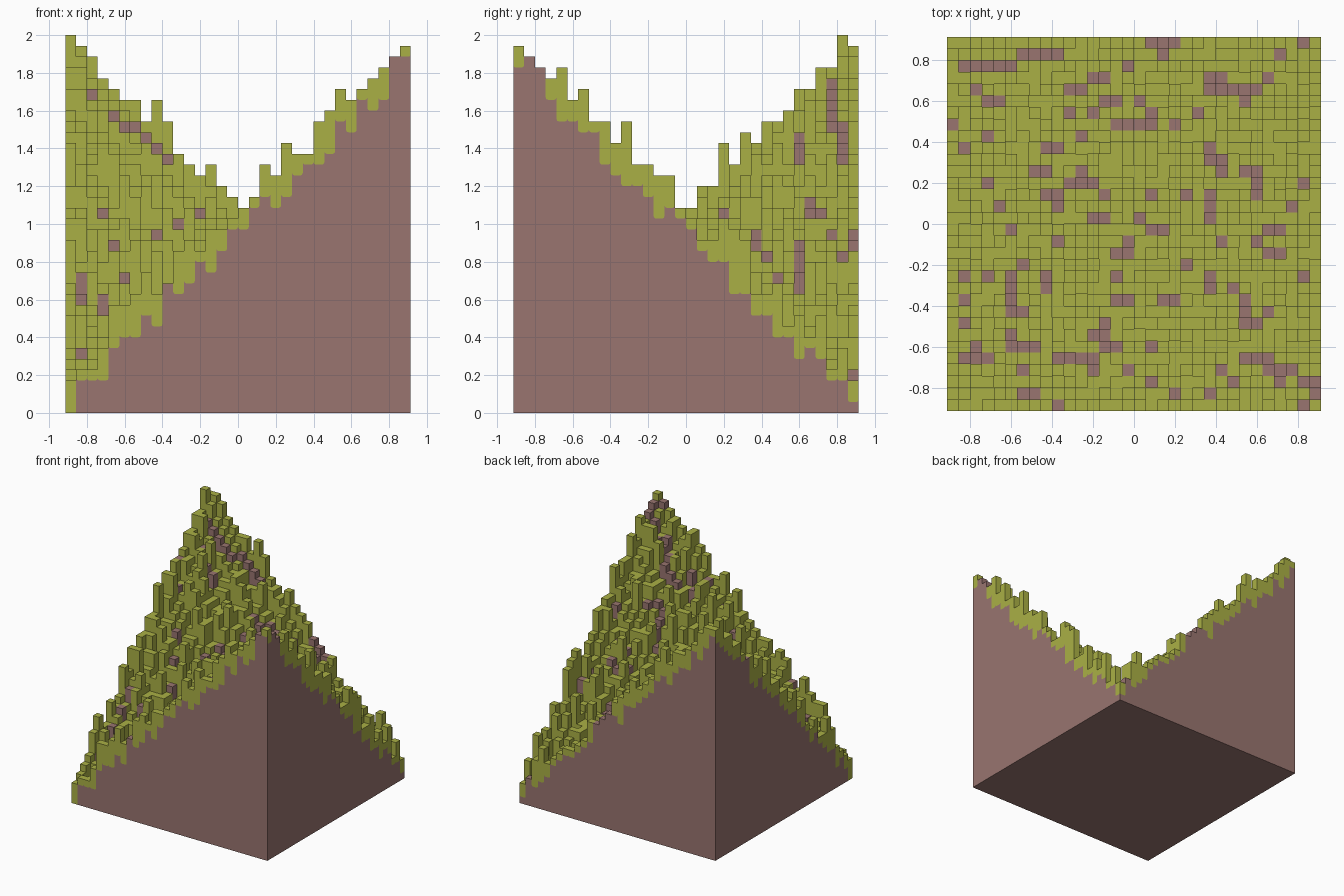
import bpy, bmesh, random

if "Cube" in bpy.data.objects:
    bpy.data.objects.remove(bpy.data.objects["Cube"], do_unlink=True)

random.seed(7)
N = 32                # columns per side
U = 2 / 35            # size of one block
R = 0.22              # rounding of the grass fringe, in blocks


def material(name, rgb):
    m = bpy.data.materials.new(name)
    m.use_nodes = True
    col = (*rgb, 1)
    m.diffuse_color = col
    bsdf = next(n for n in m.node_tree.nodes if n.type == 'BSDF_PRINCIPLED')
    bsdf.inputs["Base Color"].default_value = col
    bsdf.inputs["Roughness"].default_value = 0.9
    return m


GRASS, SOIL = 0, 1
mats = [material("grass_green", (0.402, 0.434, 0.060)),
        material("soil_brown", (0.319, 0.178, 0.162))]

# Patches of bare soil: row from the back, first column, length
PATCHES = [
    (0, 17, 3), (0, 30, 1), (1, 7, 3), (1, 28, 1), (2, 1, 5), (3, 12, 2),
    (3, 22, 2), (4, 22, 5), (5, 3, 1), (5, 13, 2), (7, 0, 1), (7, 14, 3),
    (9, 8, 2), (9, 22, 1), (10, 22, 2), (11, 7, 2), (12, 10, 2), (12, 30, 1),
    (13, 8, 2), (13, 22, 1), (14, 22, 1), (15, 22, 1), (16, 27, 2), (16, 17, 2),
    (18, 14, 1), (18, 27, 2), (19, 6, 1), (20, 8, 1), (21, 8, 1), (22, 18, 2),
    (22, 5, 1), (23, 5, 1), (24, 25, 1), (25, 12, 2), (26, 5, 3), (26, 13, 2),
    (27, 1, 3), (27, 9, 4), (27, 25, 3), (28, 28, 2), (29, 30, 2), (30, 6, 2),
    (30, 22, 1), (31, 9, 1), (31, 30, 1)]
bare = {(i + k, N - 1 - r) for r, i, n in PATCHES for k in range(n)}
for i in range(N):
    for j in range(N):
        inner = 0 < i < N - 1 and 0 < j < N - 1
        if inner and random.random() < 0.08:
            bare.add((i, j))
bare.add((N - 1, 1))
bare.add((N - 1, 2))

# Extra blocks on the high halves of the four edges
FRONT = [0, 0, 2, 0, 2, 0, -1, 1, 1, 2, 0, 0, 0, 0, 0, 0]
BACK = [0, 1, 1, 0, 0, 0, 1, 0, 3, 2, 0, 0, 0, 2, 1, 1]
RIGHT = [0, 0, 0, 0, 2, 0, 2, 0, 1, 0, 3, 0, 1, 1, 2, 0]
LEFT = [0, 1, 0, 3, 0, 2, 0, 1, 0, 0, 1, 0, 1, 0, 2, 0]
edge = {}
for k in range(16):
    edge[(16 + k, 0)] = FRONT[k]
    edge[(k, N - 1)] = BACK[k]
    edge[(N - 1, k)] = RIGHT[k]
    edge[(0, 16 + k)] = LEFT[k]


def skyline_x(i):
    return (N - 1 - i + 3 + BACK[i]) if i < 16 else i + 3 + FRONT[i - 16]


def skyline_y(j):
    return (N - 1 - j + 3 + RIGHT[j]) if j < 16 else j + 3 + LEFT[j - 16]


# Column heights: a diagonal valley rising to two opposite corners
height = {}
for i in range(N):
    for j in range(N):
        base = abs(i - j) + 3
        if (i, j) in edge:
            h = base + edge[(i, j)]
        else:
            extra = random.choices([-1, 0, 1, 2, 3], [25, 40, 15, 12, 8])[0]
            h = base + (0 if (i, j) in bare else extra)
            h = min(h, skyline_x(i), skyline_y(j))
        height[(i, j)] = h
height[(0, 0)] = 3

bm = bmesh.new()


def face(points, mat):
    verts = [bm.verts.new(((x - N / 2) * U, (y - N / 2) * U, z * U))
             for x, y, z in points]
    bm.faces.new(verts).material_index = mat


def wall(a, b, outline, mat):
    """Upright face between plan points a and b; outline is (along, height)."""
    face([(a[0] + (b[0] - a[0]) * t, a[1] + (b[1] - a[1]) * t, z)
          for t, z in outline], mat)


def outer_wall(a, b, i, j):
    """Outer side: soil below, a rounded tongue of grass hanging from the top."""
    h = height[(i, j)]
    if (i, j) in bare:
        wall(a, b, [(0, 0), (1, 0), (1, h), (0, h)], SOIL)
        return
    if (i, j) == (0, 0):
        wall(a, b, [(0, 0), (1, 0), (1, h), (0, h)], GRASS)
        return
    c = min(abs(i - j) + random.choice([0, 1, 1, 2, 2]), h - 1)
    c = max(c, 1)
    q = 0.3 * R
    curve = [(0, c + R), (q, c + q), (R, c), (1 - R, c), (1 - q, c + q), (1, c + R)]
    wall(a, b, curve + [(1, h), (0, h)], GRASS)
    wall(a, b, [(0, 0), (1, 0)] + curve[::-1], SOIL)


for (i, j), h in height.items():
    mat = SOIL if (i, j) in bare else GRASS
    p, q, r, s = (i, j), (i + 1, j), (i + 1, j + 1), (i, j + 1)
    # Top of the column
    face([(*c, h) for c in (p, q, r, s)], mat)
    # Sides, only where they stand above the neighbour
    for a, b, n in ((p, q, (i, j - 1)), (q, r, (i + 1, j)),
                    (r, s, (i, j + 1)), (s, p, (i - 1, j))):
        if n not in height:
            outer_wall(a, b, i, j)
        elif height[n] < h:
            low = height[n]
            wall(a, b, [(0, low), (1, low), (1, h), (0, h)], mat)

# Underside
face([(0, 0, 0), (0, N, 0), (N, N, 0), (N, 0, 0)], SOIL)

bmesh.ops.remove_doubles(bm, verts=bm.verts, dist=0.0005)
mesh = bpy.data.meshes.new("block_terrain")
bm.to_mesh(mesh)
bm.free()
for m in mats:
    mesh.materials.append(m)
terrain = bpy.data.objects.new("block_terrain", mesh)
bpy.context.collection.objects.link(terrain)
